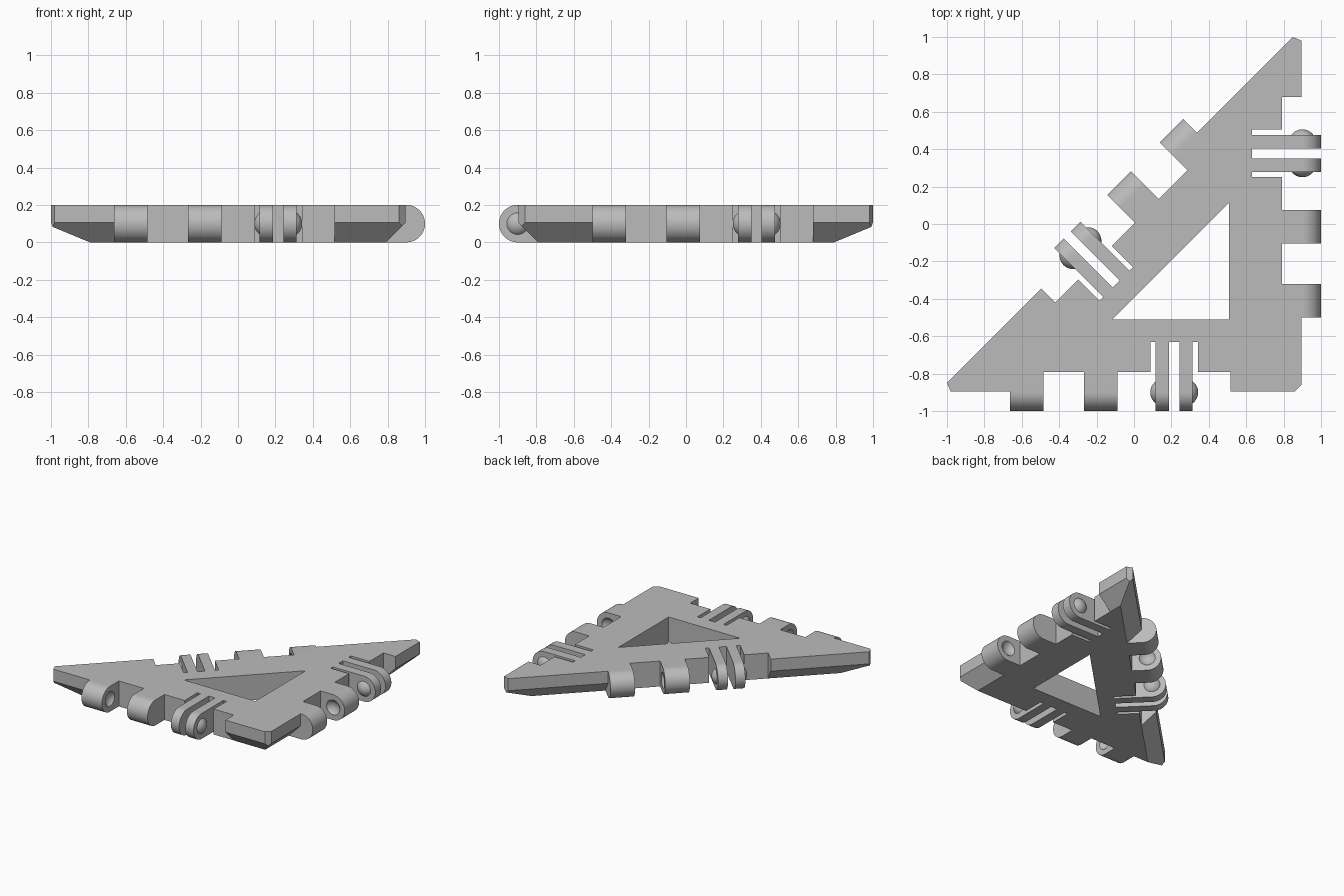
import bpy, bmesh
from math import sin, cos, pi, radians
from mathutils import Matrix, Vector

if "Cube" in bpy.data.objects:
    bpy.data.objects.remove(bpy.data.objects["Cube"])

H = 0.2            # plate thickness
R = H / 2          # hinge barrel radius
RECESS = 0.105     # depth of the hinge recess and of the underside chamfer
SLOT = 0.265       # depth of the prong slots
DOME_A, DOME_H = 0.058, 0.029
DOME_R = (DOME_A ** 2 + DOME_H ** 2) / (2 * DOME_H)
AXIS_Y = -0.005

grey = bpy.data.materials.new("plain_grey")
grey.use_nodes = True
grey.diffuse_color = (0.5, 0.5, 0.5, 1)
grey.node_tree.nodes["Principled BSDF"].inputs["Base Color"].default_value = (0.5, 0.5, 0.5, 1)


def finish(name, bm, frame=Matrix()):
    bmesh.ops.recalc_face_normals(bm, faces=bm.faces)
    mesh = bpy.data.meshes.new(name)
    bm.to_mesh(mesh)
    bm.free()
    mesh.transform(frame)
    mesh.materials.append(grey)
    ob = bpy.data.objects.new(name, mesh)
    bpy.context.scene.collection.objects.link(ob)
    return ob


def loft(rings):
    """Closed solid through rings of equal point count."""
    bm = bmesh.new()
    loops = [[bm.verts.new(p) for p in ring] for ring in rings]
    n = len(loops[0])
    for a, b in zip(loops, loops[1:]):
        for i in range(n):
            j = (i + 1) % n
            bm.faces.new((a[i], a[j], b[j], b[i]))
    bm.faces.new(loops[0])
    bm.faces.new(loops[-1])
    return bm


def box(x0, x1, y0, y1, z0=-0.1, z1=H + 0.1):
    corners = ((x0, y0), (x1, y0), (x1, y1), (x0, y1))
    return loft([[(x, y, z) for x, y in corners] for z in (z0, z1)])


def ball(center):
    """Sphere with its pole along the hinge axis."""
    bm = bmesh.new()
    place = Matrix.Translation(center) @ Matrix.Rotation(pi / 2, 4, 'Y')
    bmesh.ops.create_uvsphere(bm, u_segments=32, v_segments=32, radius=DOME_R, matrix=place)
    return bm


def cut(ob, cutters):
    for c in cutters:
        c.hide_render = True
        mod = ob.modifiers.new("cut", 'BOOLEAN')
        mod.operation, mod.solver, mod.object = 'DIFFERENCE', 'EXACT', c
    deps = bpy.context.evaluated_depsgraph_get()
    mesh = bpy.data.meshes.new_from_object(ob.evaluated_get(deps))
    ob.modifiers.clear()
    ob.data = mesh
    for c in cutters:
        bpy.data.objects.remove(c)


def smooth(ob):
    bpy.ops.object.select_all(action='DESELECT')
    ob.select_set(True)
    bpy.context.view_layer.objects.active = ob
    bpy.ops.object.shade_smooth_by_angle(angle=radians(30))


def barrel(name, frame, t0, t1, root):
    """Slab with a fully rounded outer end."""
    arc = [(AXIS_Y - R * sin(pi * i / 32), R - R * cos(pi * i / 32)) for i in range(33)]
    profile = [(root, 0)] + arc + [(root, H)]
    return finish(name, loft([[(t, y, z) for y, z in profile] for t in (t0, t1)]), frame)


def dome(name, frame, t, side):
    """Spherical cap standing on a prong face that looks along side."""
    bm = ball((t - side * (DOME_R - DOME_H), AXIS_Y, R))
    bmesh.ops.bisect_plane(bm, geom=bm.verts[:] + bm.edges[:] + bm.faces[:],
                           plane_co=(t, 0, 0), plane_no=(side, 0, 0), clear_inner=True)
    return finish(name, bm, frame)


# Plate: triangular prism with a chamfered underside
def triangle(left, low, right, top, z):
    return [(left, low, z), (right, low, z), (right, top, z)]


outer = (-1.045, -0.895, 0.895, 1.045)
bm = loft([triangle(-0.792, -0.7905, 0.7905, 0.792, 0),
           triangle(*outer, RECESS), triangle(*outer, H)])

# Blunted corners
for point, normal in (((-0.99, -0.8725, 0), (-0.92, -0.38, 0)),
                      ((0.8725, 0.99, 0), (0.38, 0.92, 0)),
                      ((0.878, -0.878, 0), (1, -1, 0))):
    res = bmesh.ops.bisect_plane(bm, geom=bm.verts[:] + bm.edges[:] + bm.faces[:],
                                 plane_co=point, plane_no=Vector(normal).normalized(),
                                 clear_outer=True)
    edges = [e for e in res["geom_cut"] if isinstance(e, bmesh.types.BMEdge)]
    bmesh.ops.edgeloop_fill(bm, edges=edges)
plate = finish("plate", bm)

# Central opening
window = (-0.115, -0.51, 0.508, 0.115)
cutters = [finish("window_cutter", loft([triangle(*window, -0.1), triangle(*window, H + 0.1)]))]

# Hinge sets: x runs along the edge, y points into the plate
edges = {"front": ((-0.073, -0.895, 0), 0),
         "left": ((0.895, 0.09, 0), 90),
         "diagonal": ((-0.079, 0.071, 0), 225)}
for side, (origin, angle) in edges.items():
    frame = Matrix.Translation(origin) @ Matrix.Rotation(radians(angle), 4, 'Z')
    cutters.append(finish("recess_cutter", box(-0.589, 0.589, -0.3, RECESS), frame))
    cutters.append(finish("slot_cutter", box(0.162, 0.415, 0, SLOT), frame))

    # Knuckles with facing sockets
    for label, t0, t1, face in (("outer", -0.589, -0.411, 1), ("inner", -0.193, -0.014, -1)):
        knuckle = barrel(f"{side}_{label}_knuckle", frame, t0, t1, RECESS)
        t = t1 if face > 0 else t0
        socket = ball((t + face * (DOME_R - DOME_H), AXIS_Y, R))
        cut(knuckle, [finish("socket_cutter", socket, frame)])
        smooth(knuckle)

    # Prongs with domes on their outward faces
    for label, t0, t1, face in (("first", 0.189, 0.261, -1), ("second", 0.315, 0.387, 1)):
        smooth(barrel(f"{side}_{label}_prong", frame, t0, t1, SLOT))
        smooth(dome(f"{side}_{label}_dome", frame, t1 if face > 0 else t0, face))

cut(plate, cutters)
